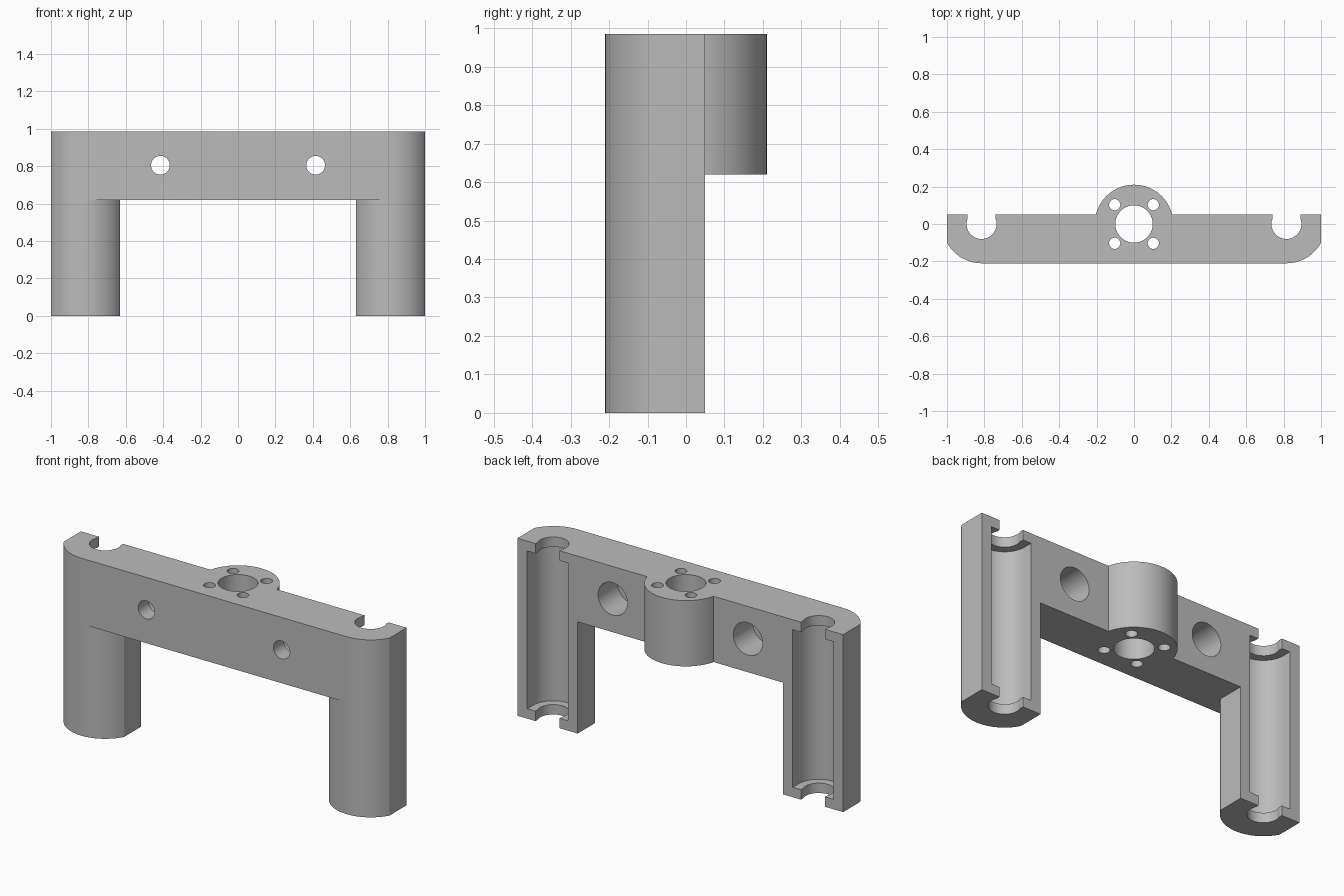
import bpy, bmesh, math
from mathutils import Matrix

cube = bpy.data.objects.get("Cube")
if cube:
    bpy.data.objects.remove(cube, do_unlink=True)

TOP, BAR_Z, BACK, R = 0.985, 0.62, 0.05, 0.21
LEG_X, LEG_HALF, LIP = 0.815, 0.185, 0.055

grey = bpy.data.materials.new("plain grey")
grey.use_nodes = True
colour = (0.5, 0.5, 0.5, 1)
grey.diffuse_color = colour
grey.node_tree.nodes["Principled BSDF"].inputs["Base Color"].default_value = colour


def prism(name, outline, z0, z1):
    """Upright solid from a plan outline."""
    bm = bmesh.new()
    base = bm.faces.new([bm.verts.new((x, y, z0)) for x, y in outline])
    up = bmesh.ops.extrude_face_region(bm, geom=[base])["geom"]
    bmesh.ops.translate(bm, vec=(0, 0, z1 - z0),
                        verts=[g for g in up if isinstance(g, bmesh.types.BMVert)])
    bmesh.ops.recalc_face_normals(bm, faces=bm.faces)
    mesh = bpy.data.meshes.new(name)
    bm.to_mesh(mesh)
    bm.free()
    mesh.materials.append(grey)
    obj = bpy.data.objects.new(name, mesh)
    bpy.context.collection.objects.link(obj)
    return obj


def arc(cx, r, a0, a1, steps):
    angles = [math.radians(a0 + (a1 - a0) * i / steps) for i in range(steps + 1)]
    return [(cx + r * math.cos(a), r * math.sin(a)) for a in angles]


def rod(name, x, y, r, z0, z1, sides=64):
    ring = arc(x, r, 0, 360, sides)[:-1]
    return prism(name, [(px, py + y) for px, py in ring], z0, z1)


def box(name, x0, x1, y0, y1, z0, z1):
    return prism(name, [(x0, y0), (x1, y0), (x1, y1), (x0, y1)], z0, z1)


def combine(target, tool, operation):
    mod = target.modifiers.new("combine", 'BOOLEAN')
    mod.operation, mod.solver, mod.object = operation, 'EXACT', tool
    bpy.context.view_layer.objects.active = target
    bpy.ops.object.modifier_apply(modifier=mod.name)
    bpy.data.objects.remove(tool, do_unlink=True)


# Cross bar with the round central boss
frame = box("bracket_frame", -LEG_X, LEG_X, -R, BACK, BAR_Z, TOP)
combine(frame, rod("boss", 0, 0, R, BAR_Z, TOP, 96), 'UNION')

for s in (-1, 1):
    # Leg: round front cut by flat sides
    cx = s * LEG_X
    edge = math.degrees(math.acos(LEG_HALF / R))
    outline = arc(cx, R, 180 + edge, 360 - edge, 32)
    outline += [(cx + LEG_HALF, BACK), (cx - LEG_HALF, BACK)]
    combine(frame, prism("leg", outline, 0, TOP), 'UNION')

for s in (-1, 1):
    cx = s * LEG_X
    # Wide channel between the lips, then the narrow slot through both lips
    for r, half, z0, z1 in ((0.125, 0.125, LIP, TOP - LIP), (0.08, 0.074, -0.1, TOP + 0.1)):
        start = math.degrees(math.acos(half / r))
        cut = arc(cx, r, 180 - start, 360 + start, 40)
        cut += [(cx + half, 0.2), (cx - half, 0.2)]
        combine(frame, prism("slot_cutter", cut, z0, z1), 'DIFFERENCE')

    # Counterbored bolt hole through the bar
    for r, y0, y1 in ((0.05, -0.4, 0.3), (0.09, -0.12, 0.3)):
        bore = rod("bolt_cutter", 0, 0, r, -y1, -y0, 48)
        bore.data.transform(Matrix.Translation((s * 0.415, 0, 0.805))
                            @ Matrix.Rotation(math.radians(90), 4, 'X'))
        combine(frame, bore, 'DIFFERENCE')

    # Small screw holes around the boss centre
    for t in (-1, 1):
        combine(frame, rod("screw_cutter", s * 0.103, t * 0.103, 0.03, 0.5, 1.1, 32), 'DIFFERENCE')

# Central bore
combine(frame, rod("bore_cutter", 0, 0, 0.1, 0.5, 1.1), 'DIFFERENCE')

bpy.ops.object.select_all(action='DESELECT')
frame.select_set(True)
bpy.context.view_layer.objects.active = frame
bpy.ops.object.shade_smooth_by_angle(angle=math.radians(30))
